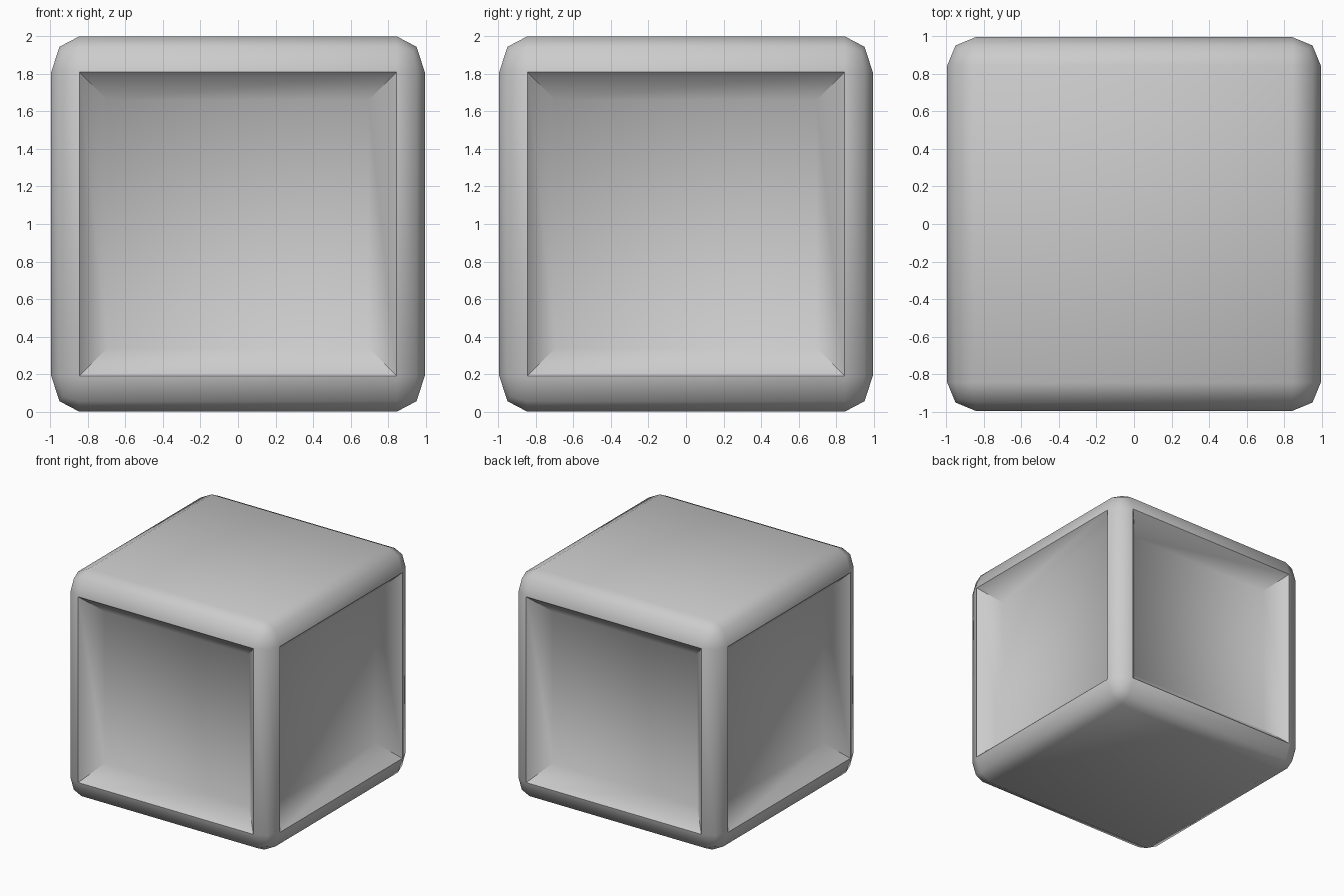
import bpy, bmesh, math

if "Cube" in bpy.data.objects:
    bpy.data.objects.remove(bpy.data.objects["Cube"])

HALF = 0.995      # half width of the crate
HEIGHT = 2.0
ROUND = 0.15      # horizontal edge rounding
ROUND_Z = 0.19    # vertical edge rounding
STRETCH = ROUND_Z / ROUND

bm = bmesh.new()

# Rounded block, built squat then stretched so the rounding is taller than wide
bmesh.ops.create_cube(bm, size=1.0)
bmesh.ops.scale(bm, vec=(2 * HALF, 2 * HALF, HEIGHT / STRETCH), verts=bm.verts)
bmesh.ops.bevel(bm, geom=bm.edges[:], offset=ROUND, segments=2,
                profile=0.5, affect='EDGES')
bmesh.ops.scale(bm, vec=(1, 1, STRETCH), verts=bm.verts)
bmesh.ops.translate(bm, vec=(0, 0, HEIGHT / 2), verts=bm.verts)
bm.normal_update()

# Sunken panels with sloping borders on the four sides
sides = [f for f in bm.faces
         if f.calc_area() > 1 and abs(f.normal.z) < 0.1]
bmesh.ops.inset_individual(bm, faces=sides, thickness=0.15, depth=-0.155,
                           use_even_offset=True)
bmesh.ops.recalc_face_normals(bm, faces=bm.faces)

mesh = bpy.data.meshes.new("crate")
bm.to_mesh(mesh)
bm.free()
crate = bpy.data.objects.new("crate", mesh)
bpy.context.collection.objects.link(crate)

# Smooth shading, with the panel openings kept sharp
bpy.context.view_layer.objects.active = crate
crate.select_set(True)
bpy.ops.object.shade_smooth_by_angle(angle=math.radians(56))
